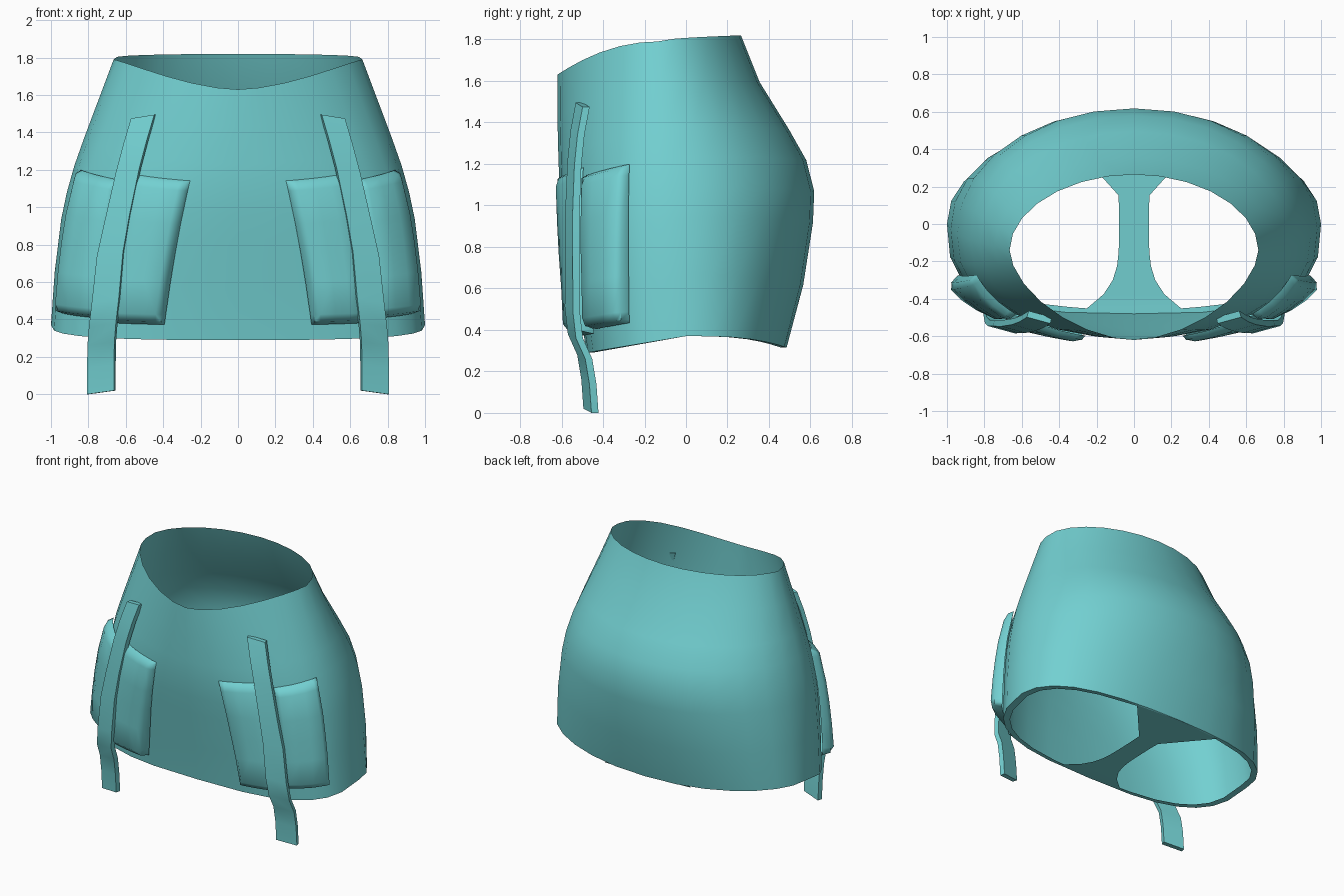
import bpy, bmesh, math
from mathutils import Vector

if "Cube" in bpy.data.objects:
    bpy.data.objects.remove(bpy.data.objects["Cube"])

teal = bpy.data.materials.new("teal_cloth")
teal.use_nodes = True
COLOR = (0.17, 0.63, 0.64, 1)
teal.diffuse_color = COLOR
teal.node_tree.nodes["Principled BSDF"].inputs["Base Color"].default_value = COLOR

# Level: height fraction, half width, front y, back y
LEVELS = [(0, 1.0, -.48, .485), (.2, .98, -.52, .565), (.4, .945, -.57, .612),
          (.5, .915, -.59, .618), (.6, .875, -.61, .58), (.7, .825, -.615, .495),
          (.85, .745, -.62, .355), (1, .665, -.62, .265)]
HALF = 14


def level(t):
    """Half width, front y and back y at a height fraction."""
    for a, b in zip(LEVELS, LEVELS[1:]):
        if t <= b[0]:
            f = (t - a[0]) / (b[0] - a[0])
            return [p + (q - p) * f for p, q in zip(a[1:], b[1:])]
    return LEVELS[-1][1:]


def surface(angle, t):
    """Point of the garment; angle 0 is front centre, pi is back centre."""
    w, front, back = level(t)
    s, c = math.sin(angle), math.cos(angle)
    power = 2 / (3 - 1.3 * t) if c > 0 else 2 / (2.2 - .25 * t)
    side_y = -.14 * t
    reach = abs(c) ** power
    x = math.copysign(abs(s) ** power * w, s)
    y = side_y + ((front if c > 0 else back) - side_y) * reach
    if c > 0:
        low, high = .37 - .08 * reach, 1.79 - .16 * reach ** 2
    else:
        low, high = .37 - .055 * reach ** 3, 1.79 + .03 * math.sqrt(reach)
    return Vector((x, y, low + (high - low) * t))


def outward(angle, t):
    d = surface(angle + .03, t) - surface(angle - .03, t)
    return Vector((d.y, -d.x, 0)).normalized()


def build(name, verts, faces, mirror=False, angle=35):
    mesh = bpy.data.meshes.new(name)
    mesh.from_pydata(verts, [], faces)
    bm = bmesh.new()
    bm.from_mesh(mesh)
    bmesh.ops.remove_doubles(bm, verts=bm.verts, dist=.0005)
    bmesh.ops.recalc_face_normals(bm, faces=bm.faces)
    bm.to_mesh(mesh)
    bm.free()
    obj = bpy.data.objects.new(name, mesh)
    bpy.context.collection.objects.link(obj)
    mesh.materials.append(teal)
    if mirror:
        mod = obj.modifiers.new("Mirror", 'MIRROR')
        mod.use_mirror_merge = False
    bpy.ops.object.select_all(action='DESELECT')
    obj.select_set(True)
    bpy.context.view_layer.objects.active = obj
    bpy.ops.object.shade_smooth_by_angle(angle=math.radians(angle))


def grid_faces(rows, cols):
    return [(r * cols + c, r * cols + c + 1, (r + 1) * cols + c + 1, (r + 1) * cols + c)
            for r in range(rows - 1) for c in range(cols - 1)]


# Garment wall, an open shell
angles = [math.pi * i / HALF for i in range(-HALF, HALF + 1)]
wall = [surface(a, lv[0]) for lv in LEVELS for a in angles]
build("skirt_wall", wall, grid_faces(len(LEVELS), len(angles)))


# Underside: hem rim around two leg holes, with a bar between them
def bar_half(y):
    return .08 + (.17 * (y / .45) ** 4 if y < 0 else .9 * max(0, y - .15))


verts, faces = [], []
for side in (1, -1):
    start = len(verts)
    for i in range(HALF + 1):
        p = surface(math.pi * i / HALF, 0)
        y = p.y * .94
        verts += [(side * p.x, p.y, p.z),
                  (side * max(p.x * .95, bar_half(y)), y, p.z)]
    faces += [(start + 2 * i, start + 2 * i + 1, start + 2 * i + 3, start + 2 * i + 2)
              for i in range(HALF)]
other, last = 2 * HALF + 2, 2 * HALF
faces += [(0, 1, other + 1), (last, last + 1, other + last + 1)]
start, steps = len(verts), 12
y0, y1 = verts[1][1], verts[last + 1][1]
z0, z1 = verts[1][2], verts[last + 1][2]
for i in range(steps + 1):
    f = i / steps
    y, z = y0 + (y1 - y0) * f, z0 + (z1 - z0) * f
    verts += [(-bar_half(y), y, z), (bar_half(y), y, z)]
faces += [tuple(start + k for k in quad) for quad in grid_faces(steps + 1, 2)]
build("leg_opening_base", verts, faces)


# Padded pouches that follow the wall
def pad(name, top_angles, low_angles, t_low, t_high, top_depth, low_depth):
    us = (0, .04, .13, .38, .62, .87, .96, 1)
    vs = (0, .02, .07, .3, .5, .7, .93, .98, 1)

    def swell(f):
        edge = min(f, 1 - f)
        return .1 if edge == 0 else .7 if edge < .05 else 1
    pts = []
    for v in vs:
        t = t_low + (t_high - t_low) * v
        a0 = low_angles[0] + (top_angles[0] - low_angles[0]) * v
        a1 = low_angles[1] + (top_angles[1] - low_angles[1]) * v
        depth = low_depth + (top_depth - low_depth) * v
        for u in us:
            a = a0 + (a1 - a0) * u
            pts.append(surface(a, t) + outward(a, t) * depth * min(swell(u), swell(v)))
    build(name, pts, grid_faces(len(vs), len(us)), True, 50)


pad("front_pouches", (.27, .72), (.26, .6), .06, .63, .04, .115)
pad("side_pouches", (.76, 1.25), (.62, 1.16), .075, .6, .055, .09)

# Hanging straps: centre x, front y, z, width
path = [(.51, -.515, 1.485, .13), (.55, -.54, 1.35, .13), (.59, -.555, 1.2, .13),
        (.645, -.565, .95, .135), (.685, -.565, .75, .145), (.71, -.565, .5, .15),
        (.725, -.55, .37, .15), (.733, -.505, .27, .15), (.735, -.485, .15, .15),
        (.735, -.475, .01, .15)]
across = Vector((.96, .26, 0))
inward = Vector((-.26, .96, 0)) * .035
tilt = Vector((0, 0, -.01))
verts = []
for x, y, z, w in path:
    mid = Vector((x, y, z))
    left, right = mid - across * w / 2 - tilt, mid + across * w / 2 + tilt
    verts += [left, right, right + inward, left + inward]
faces = [(4 * r + k, 4 * r + (k + 1) % 4, 4 * r + 4 + (k + 1) % 4, 4 * r + 4 + k)
         for r in range(len(path) - 1) for k in range(4)]
end = len(verts)
faces += [(0, 1, 2, 3), (end - 4, end - 3, end - 2, end - 1)]
build("hanging_straps", verts, faces, True)
